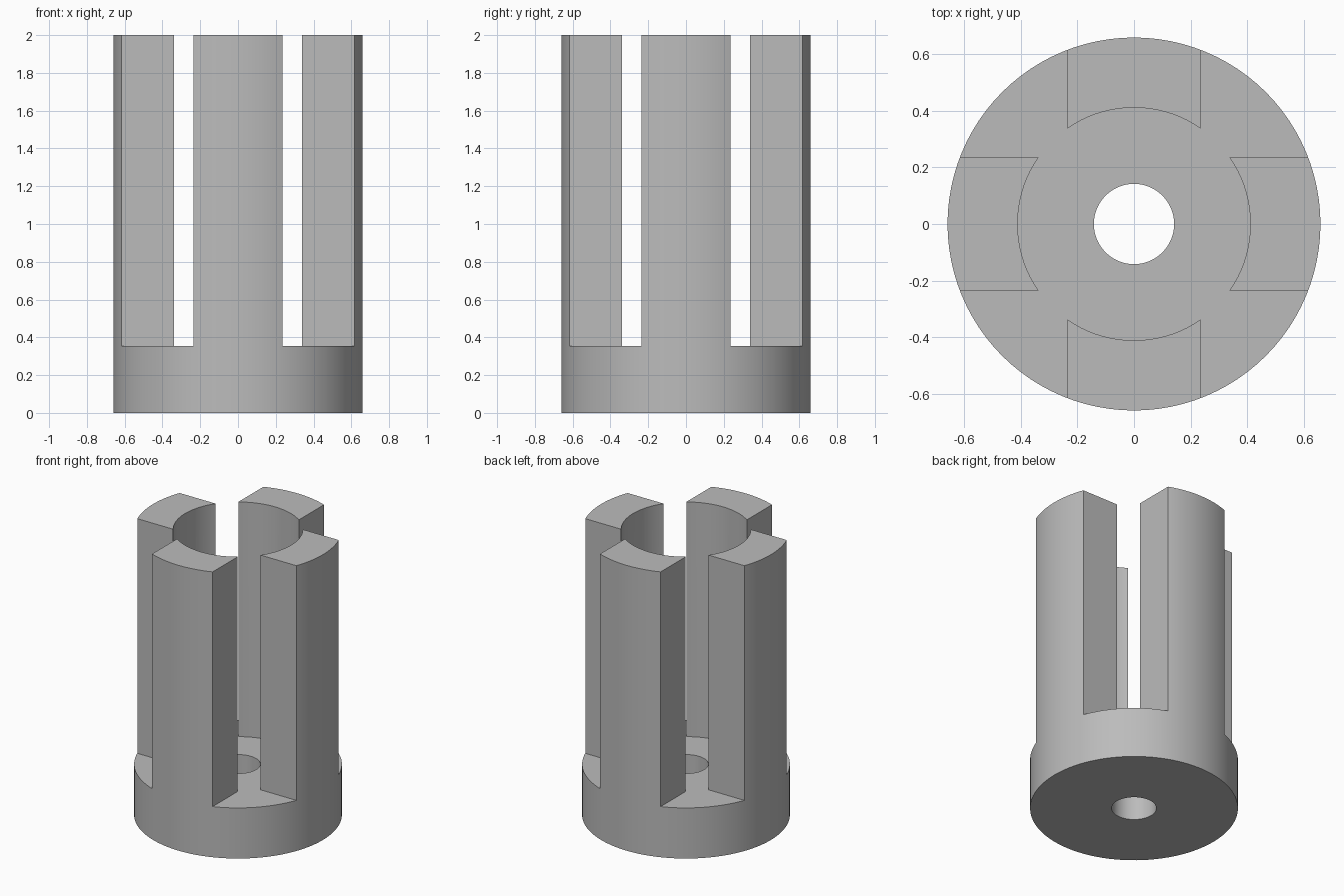
import bpy
import bmesh
from math import radians, cos, sin, asin, pi

OUTER, BORE, HOLE = 0.66, 0.412, 0.142
HEIGHT, BASE_TOP, HALF_PRONG = 2.0, 0.355, 0.235
SEGMENTS = 96

cube = bpy.data.objects.get("Cube")
if cube:
    bpy.data.objects.remove(cube, do_unlink=True)

grey = bpy.data.materials.new("plain_grey")
grey.use_nodes = True
colour = (0.5, 0.5, 0.5, 1)
grey.diffuse_color = colour
grey.node_tree.nodes["Principled BSDF"].inputs["Base Color"].default_value = colour


def add_object(name, bm):
    bmesh.ops.recalc_face_normals(bm, faces=bm.faces)
    mesh = bpy.data.meshes.new(name)
    bm.to_mesh(mesh)
    bm.free()
    mesh.materials.append(grey)
    obj = bpy.data.objects.new(name, mesh)
    bpy.context.collection.objects.link(obj)
    return obj


# Thick tube with the small axial hole, spun from a rectangular profile
bm = bmesh.new()
profile = [(HOLE, 0), (OUTER, 0), (OUTER, HEIGHT), (HOLE, HEIGHT)]
verts = [bm.verts.new((r, 0, z)) for r, z in profile]
edges = [bm.edges.new((verts[i], verts[(i + 1) % 4])) for i in range(4)]
bmesh.ops.spin(bm, geom=verts + edges, cent=(0, 0, 0), axis=(0, 0, 1),
               angle=2 * pi, steps=SEGMENTS, use_merge=True)
bmesh.ops.remove_doubles(bm, verts=bm.verts, dist=0.0001)
body = add_object("slotted_body", bm)

# Cutter: the wide bore plus the four corner slots, as one extruded outline
half_angle = asin(HALF_PRONG / BORE)
steps = 18
outline = []
for quarter in range(4):
    turn = quarter * pi / 2
    c, s = round(cos(turn)), round(sin(turn))
    arc = [-half_angle + 2 * half_angle * i / steps for i in range(steps + 1)]
    points = [(BORE * cos(a), BORE * sin(a)) for a in arc]
    points += [(1, HALF_PRONG), (1, 1), (HALF_PRONG, 1)]
    outline += [(x * c - y * s, x * s + y * c) for x, y in points]
bm = bmesh.new()
floor = bm.faces.new([bm.verts.new((x, y, BASE_TOP)) for x, y in outline])
raised = bmesh.ops.extrude_face_region(bm, geom=[floor], use_keep_orig=True)["geom"]
bmesh.ops.translate(bm, vec=(0, 0, HEIGHT),
                    verts=[g for g in raised if isinstance(g, bmesh.types.BMVert)])
cutter = add_object("slot_cutter", bm)
cutter.hide_render = True

# Cut the slots and bore, then drop the cutter
cut = body.modifiers.new("slots", "BOOLEAN")
cut.operation = "DIFFERENCE"
cut.solver = "EXACT"
cut.object = cutter
bpy.ops.object.select_all(action="DESELECT")
body.select_set(True)
bpy.context.view_layer.objects.active = body
bpy.ops.object.modifier_apply(modifier=cut.name)
bpy.data.objects.remove(cutter, do_unlink=True)

bpy.ops.object.shade_smooth_by_angle(angle=radians(30))
